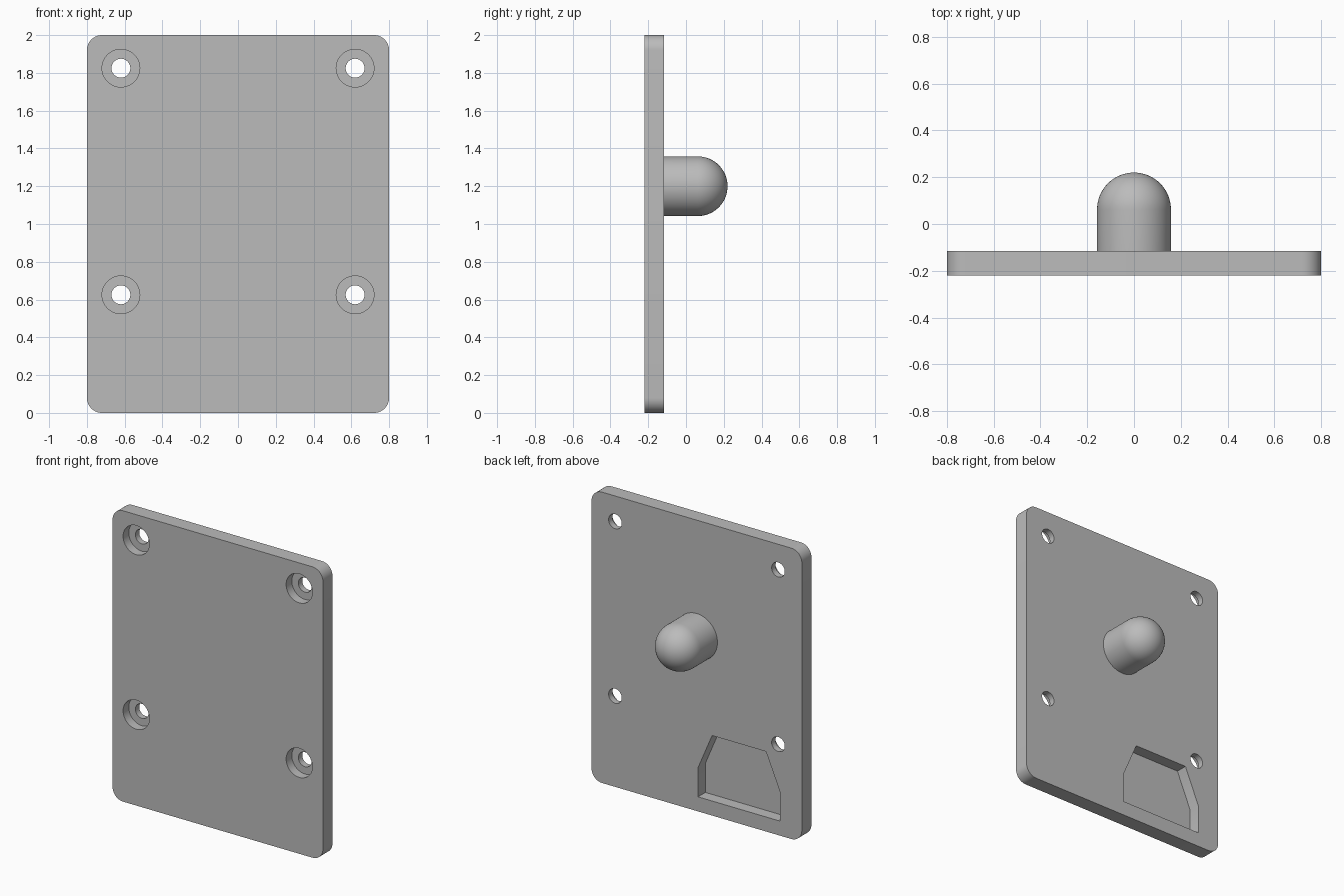
import bpy, bmesh
from math import pi, sin, cos, radians
from mathutils import Vector, Matrix

cube = bpy.data.objects.get("Cube")
if cube:
    bpy.data.objects.remove(cube, do_unlink=True)

FRONT, BACK = -0.22, -0.116      # plate faces along y
WIDTH, HEIGHT, CORNER = 1.6, 2.0, 0.08

grey = bpy.data.materials.new("plain grey")
grey.use_nodes = True
grey.diffuse_color = (0.5, 0.5, 0.5, 1)
grey.node_tree.nodes["Principled BSDF"].inputs["Base Color"].default_value = (0.5, 0.5, 0.5, 1)


def finish(name, bm):
    bmesh.ops.recalc_face_normals(bm, faces=bm.faces)
    mesh = bpy.data.meshes.new(name)
    bm.to_mesh(mesh)
    bm.free()
    mesh.materials.append(grey)
    obj = bpy.data.objects.new(name, mesh)
    bpy.context.collection.objects.link(obj)
    return obj


def prism(name, outline, y0, y1):
    """Extrude an x-z outline from y0 to y1."""
    bm = bmesh.new()
    face = bm.faces.new([bm.verts.new((x, y0, z)) for x, z in outline])
    out = bmesh.ops.extrude_face_region(bm, geom=[face])
    verts = [v for v in out["geom"] if isinstance(v, bmesh.types.BMVert)]
    bmesh.ops.translate(bm, verts=verts, vec=(0, y1 - y0, 0))
    return finish(name, bm)


def arc(cx, cz, r, start, sweep, steps):
    return [(cx + r * cos(start + sweep * i / steps), cz + r * sin(start + sweep * i / steps))
            for i in range(steps + 1)]


def smooth(obj):
    bpy.ops.object.select_all(action='DESELECT')
    obj.select_set(True)
    bpy.context.view_layer.objects.active = obj
    bpy.ops.object.shade_smooth_by_angle(angle=radians(30))


def cut(target, cutter):
    cutter.hide_render = True
    mod = target.modifiers.new("cut", 'BOOLEAN')
    mod.operation, mod.solver, mod.object = 'DIFFERENCE', 'EXACT', cutter
    bpy.context.view_layer.objects.active = target
    bpy.ops.object.modifier_apply(modifier=mod.name)
    bpy.data.objects.remove(cutter, do_unlink=True)


# Plate with rounded corners
outline = []
dx, dz = WIDTH / 2 - CORNER, HEIGHT / 2 - CORNER
for i, (sx, sz) in enumerate([(1, 1), (-1, 1), (-1, -1), (1, -1)]):
    outline += arc(sx * dx, HEIGHT / 2 + sz * dz, CORNER, i * pi / 2, pi / 2, 10)
plate = prism("mounting_plate", outline, FRONT, BACK)

# Counterbored screw holes
for x in (-0.62, 0.62):
    for z in (0.625, 1.825):
        for r, y0, y1 in ((0.1, FRONT - 0.05, FRONT + 0.062), (0.05, FRONT - 0.1, BACK + 0.1)):
            cut(plate, prism("hole_cutter", arc(x, z, r, 0, 2 * pi, 48)[:-1], y0, y1))

# Tapered pocket in the back
half = [(0.312, 0.1), (0.312, 0.3), (0.205, 0.55)]
pocket = [(-0.322 + x, z) for x, z in half] + [(-0.322 - x, z) for x, z in reversed(half)]
cut(plate, prism("pocket_cutter", pocket, BACK - 0.08, BACK + 0.1))
smooth(plate)

# Round-ended peg, spun about the y axis
R, TIP = 0.158, 0.22
profile = [(R, BACK)] + [(r, y) for r, y in arc(0, TIP - R, R, 0, pi / 2, 16)]
bm = bmesh.new()
verts = [bm.verts.new((r, y, 1.2)) for r, y in profile]
edges = [bm.edges.new(pair) for pair in zip(verts, verts[1:])]
bmesh.ops.spin(bm, geom=verts + edges, cent=(0, 0, 1.2), axis=(0, 1, 0),
               angle=2 * pi, steps=64)
bmesh.ops.remove_doubles(bm, verts=bm.verts, dist=0.0005)
smooth(finish("round_peg", bm))
